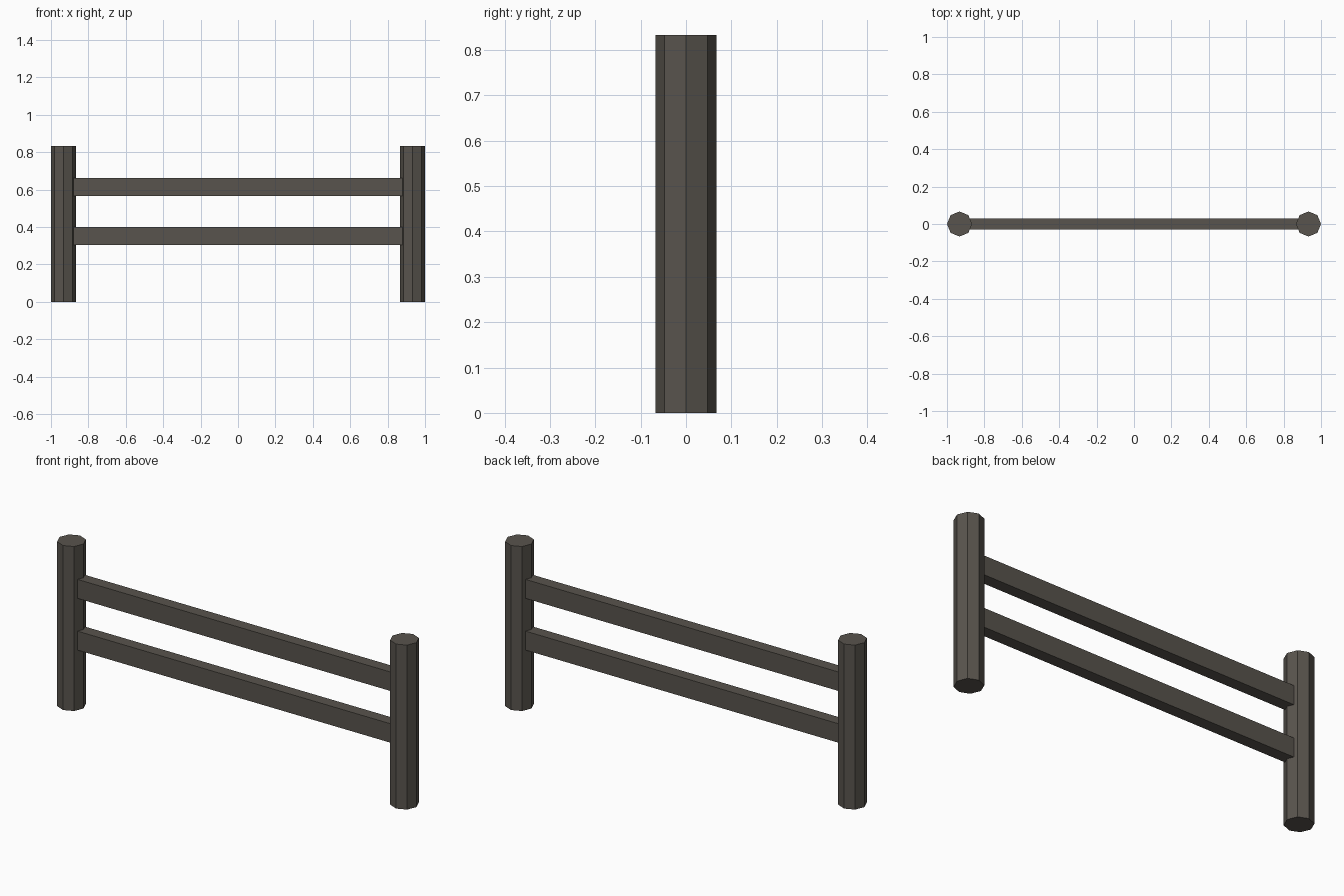
import bpy, math

if "Cube" in bpy.data.objects:
    bpy.data.objects.remove(bpy.data.objects["Cube"])

wood = bpy.data.materials.new("dark weathered wood")
wood.diffuse_color = (0.098, 0.088, 0.074, 1)
wood.use_nodes = True
wood.node_tree.nodes["Principled BSDF"].inputs["Base Color"].default_value = wood.diffuse_color

HEIGHT, RADIUS = 0.833, 0.067
POST_X = 1 - RADIUS

# Eight-sided posts at both ends, corners on the axes
for name, side in (("left_post", -1), ("right_post", 1)):
    bpy.ops.mesh.primitive_cylinder_add(vertices=8, radius=RADIUS, depth=HEIGHT,
                                        location=(side * POST_X, 0, HEIGHT / 2))
    post = bpy.context.object
    post.name = name
    post.data.materials.append(wood)

# Two flat rails, ends buried in the posts
for name, z in (("lower_rail", 0.352), ("upper_rail", 0.614)):
    bpy.ops.mesh.primitive_cube_add(size=1, location=(0, 0, z))
    rail = bpy.context.object
    rail.name = name
    rail.scale = (1.78, 0.06, 0.096)
    bpy.ops.object.transform_apply(location=False, rotation=False, scale=True)
    rail.data.materials.append(wood)
